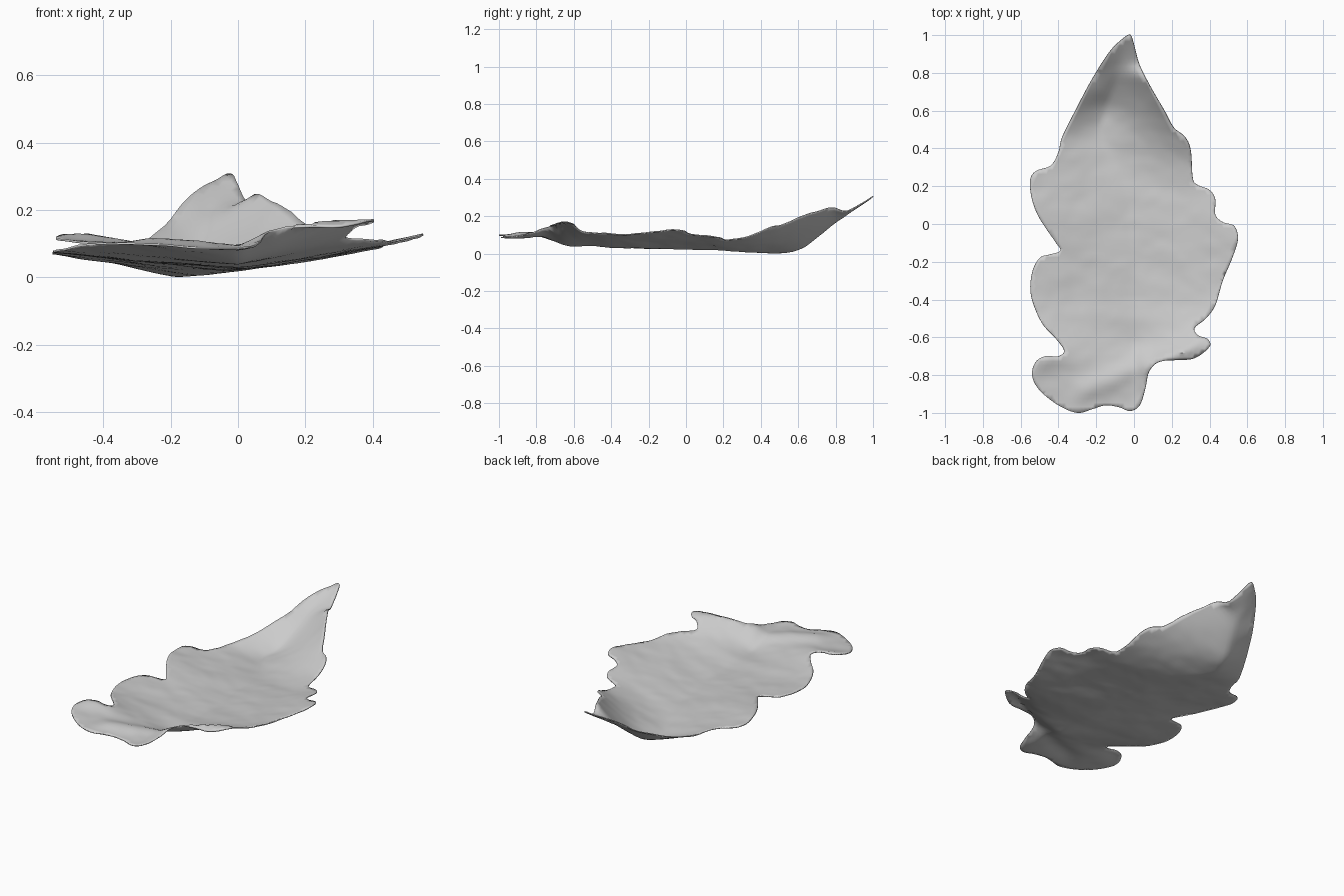
import bpy, math
from mathutils import Vector, noise
from mathutils.geometry import delaunay_2d_cdt, intersect_point_line

cube = bpy.data.objects.get("Cube")
if cube:
    bpy.data.objects.remove(cube, do_unlink=True)

# Lobed leaf outline, clockwise from the tip
OUTLINE = [
    (-.02, 1), (0, .95), (.03, .84), (.09, .72), (.16, .6), (.21, .51), (.27, .46), (.3, .39),
    (.31, .25), (.33, .21), (.4, .18), (.43, .13), (.43, .05), (.47, .01), (.53, -.01), (.55, -.08),
    (.52, -.18), (.47, -.3), (.43, -.43), (.38, -.5), (.32, -.55), (.34, -.59), (.39, -.61),
    (.4, -.65), (.32, -.71), (.22, -.72), (.13, -.73), (.08, -.78), (.06, -.87), (.03, -.96),
    (-.02, -.99), (-.08, -.97), (-.15, -.96), (-.22, -.98), (-.3, -1), (-.4, -.96), (-.5, -.88),
    (-.54, -.8), (-.52, -.73), (-.47, -.7), (-.4, -.7), (-.37, -.67), (-.41, -.61), (-.49, -.52),
    (-.545, -.38), (-.54, -.26), (-.5, -.18), (-.44, -.16), (-.39, -.14), (-.42, -.09), (-.5, .03),
    (-.54, .13), (-.55, .23), (-.52, .28), (-.44, .31), (-.4, .38), (-.38, .46), (-.31, .6),
    (-.22, .77), (-.13, .91), (-.06, .98)]

# Cross-sections: y, rib x, rib z, right edge x, z, left edge x, z
SECTIONS = [
    (-1, 0, .092, -.4, .105, .06, .097), (-.82, 0, .083, -.5, .115, .06, .11),
    (-.72, 0, .068, -.43, .125, .14, .148), (-.64, 0, .05, -.4, .115, .3, .163),
    (-.5, 0, .045, -.5, .09, .38, .115), (-.3, 0, .035, -.54, .08, .47, .108),
    (0, -.02, .03, -.5, .085, .55, .13), (.2, -.05, .022, -.55, .078, .42, .093),
    (.35, -.12, .012, -.42, .058, .31, .105), (.48, -.18, .008, -.37, .055, .24, .15),
    (.6, -.15, .025, -.31, .08, .16, .195), (.7, -.12, .09, -.26, .122, .1, .23),
    (.79, -.09, .165, -.21, .165, .04, .243), (.86, -.08, .21, -.16, .22, .02, .23),
    (1, -.02, .31, -.06, .31, .01, .315)]

# Crumpled ridge near the stalk
RIDGE = Vector((-.25, -.88)), Vector((.04, -.74))


def spline(points, steps, closed):
    """Resample a list of tuples along a Catmull-Rom curve."""
    n = len(points)
    pick = (lambda i: points[i % n]) if closed else (lambda i: points[max(0, min(n - 1, i))])
    result = []
    for i in range(n if closed else n - 1):
        quad = list(zip(pick(i - 1), pick(i), pick(i + 1), pick(i + 2)))
        for s in range(steps):
            t = s / steps
            result.append([b + .5 * t * (c - a + t * (2 * a - 5 * b + 4 * c - d
                           + t * (3 * (b - c) + d - a))) for a, b, c, d in quad])
    if not closed:
        result.append(list(points[-1]))
    return result


profile = spline(SECTIONS, 6, False)


def height(x, y):
    """Cupped surface rising from the rib to both edges, with soft wrinkles."""
    y = max(-1, min(1, y))
    for low, high in zip(profile, profile[1:]):
        if y <= high[0]:
            break
    f = (y - low[0]) / (high[0] - low[0])
    _, rib_x, rib_z, rx, rz, lx, lz = [a + (b - a) * f for a, b in zip(low, high)]
    edge_x, edge_z = (lx, lz) if x > rib_x else (rx, rz)
    t = min(1.06, abs((x - rib_x) / (edge_x - rib_x)))
    spot = Vector((x, y))
    foot, along = intersect_point_line(spot, *RIDGE)
    foot = RIDGE[0].lerp(RIDGE[1], max(0, min(1, along)))
    ridge = .02 * math.exp(-((spot - foot).length / .06) ** 2)
    wrinkle = noise.noise(Vector((x * 5, y * 9, 0))) + .4 * noise.noise(Vector((x * 14, y * 20, 3)))
    return rib_z + (edge_z - rib_z) * t ** 1.25 + ridge + .005 * wrinkle


# Fill the outline with an even lattice of points
edge = [Vector(p) for p in spline(OUTLINE, 5, True)]
count = len(edge)
step = .022


def inside(x, y):
    hit = False
    for a, b in zip(edge, edge[1:] + edge[:1]):
        if (a.y > y) != (b.y > y) and x < a.x + (y - a.y) * (b.x - a.x) / (b.y - a.y):
            hit = not hit
    return hit


lattice = []
for row in range(-45, 46):
    for col in range(-26, 27):
        x, y = (col + .5 * (row % 2)) * step, row * step
        if inside(x, y) and min((e - Vector((x, y))).length for e in edge) > step * .5:
            lattice.append(Vector((x, y)))
loop = [(i, (i + 1) % count) for i in range(count)]
flat, _, tris, *_ = delaunay_2d_cdt(edge + lattice, loop, [], 1, 1e-5)

# Leaf blade
verts = [Vector((p.x, p.y, height(p.x, p.y))) for p in flat]
lowest = min(v.z for v in verts)
mesh = bpy.data.meshes.new("leaf_blade")
mesh.from_pydata([(v.x, v.y, v.z - lowest + .003) for v in verts], [], tris)
leaf = bpy.data.objects.new("leaf_blade", mesh)
bpy.context.collection.objects.link(leaf)

# Plain grey material
grey = bpy.data.materials.new("plain_grey")
grey.use_nodes = True
colour = (.6, .6, .6, 1)
grey.diffuse_color = colour
grey.node_tree.nodes["Principled BSDF"].inputs["Base Color"].default_value = colour
mesh.materials.append(grey)

# Thin body and smooth shading
body = leaf.modifiers.new("thin_body", 'SOLIDIFY')
body.thickness = .006
body.offset = 0
bpy.context.view_layer.objects.active = leaf
leaf.select_set(True)
bpy.ops.object.shade_smooth_by_angle(angle=math.radians(40))
